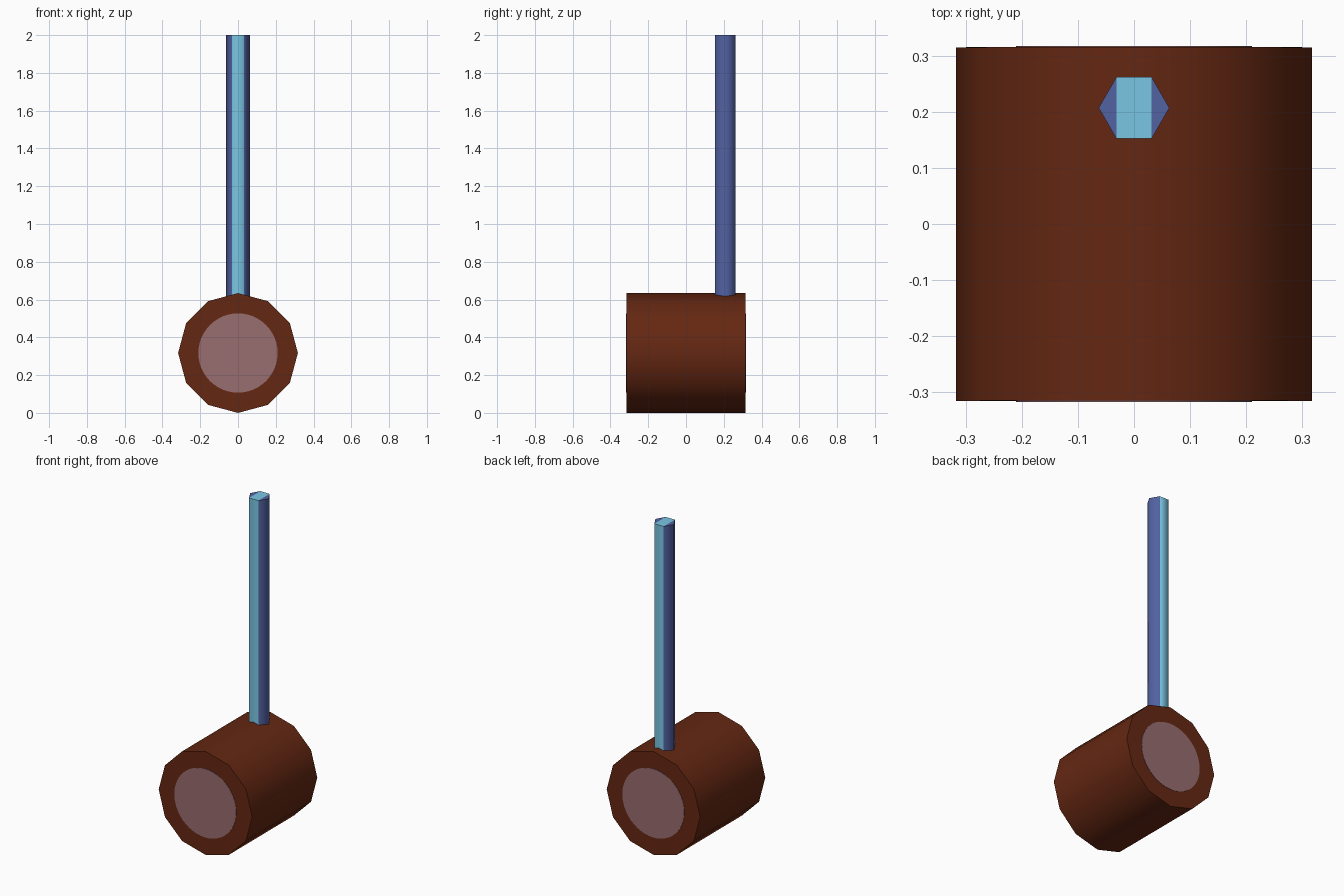
import bpy, bmesh, math
from mathutils import Matrix

if "Cube" in bpy.data.objects:
    bpy.data.objects.remove(bpy.data.objects["Cube"])


def srgb(r, g, b):
    def lin(c):
        c /= 255
        return c / 12.92 if c <= 0.04045 else ((c + 0.055) / 1.055) ** 2.4
    return (lin(r), lin(g), lin(b), 1.0)


def material(name, rgb):
    m = bpy.data.materials.new(name)
    m.diffuse_color = srgb(*rgb)
    m.use_nodes = True
    m.node_tree.nodes["Principled BSDF"].inputs["Base Color"].default_value = m.diffuse_color
    return m


brown = material("dark brown", (100, 39, 18))
pale = material("dusty rose", (152, 109, 110))
light_blue = material("light blue", (122, 198, 228))
navy = material("slate blue", (82, 98, 162))


def finish(bm, name, mats, angle):
    """Turn a bmesh into a smooth-by-angle object."""
    bmesh.ops.recalc_face_normals(bm, faces=bm.faces[:])
    mesh = bpy.data.meshes.new(name)
    bm.to_mesh(mesh)
    bm.free()
    for m in mats:
        mesh.materials.append(m)
    obj = bpy.data.objects.new(name, mesh)
    bpy.context.collection.objects.link(obj)
    bpy.ops.object.select_all(action='DESELECT')
    obj.select_set(True)
    bpy.context.view_layer.objects.active = obj
    bpy.ops.object.shade_smooth_by_angle(angle=math.radians(angle))
    return obj


def prism(sides, radius, bottom, top, turn=0.0):
    """Upright prism whose first corner points at angle turn."""
    bm = bmesh.new()
    rings = []
    for z in (bottom, top):
        rings.append([bm.verts.new((radius * math.cos(turn + math.tau * i / sides),
                                    radius * math.sin(turn + math.tau * i / sides), z))
                      for i in range(sides)])
    bm.faces.new(rings[0][::-1])
    bm.faces.new(rings[1])
    for i in range(sides):
        j = (i + 1) % sides
        bm.faces.new((rings[0][i], rings[0][j], rings[1][j], rings[1][i]))
    return bm


R = 0.317
lay_down = Matrix.Translation((0, 0, R)) @ Matrix.Rotation(math.radians(90), 4, 'X')

# Head: twelve-sided barrel lying along y
bm = prism(12, R, -0.315, 0.315)
bm.transform(lay_down)
finish(bm, "mallet_head", [brown], 40)

# Round painted discs on both striking faces
for side, name in ((1, "front_disc"), (-1, "back_disc")):
    bm = prism(48, 0.21, *sorted((side * 0.313, side * 0.317)))
    bm.transform(lay_down)
    finish(bm, name, [pale], 40)

# Handle: six-sided rod, light strip over front, top and back
bm = prism(6, 0.063, 0.5, 2.0)
bmesh.ops.bisect_plane(bm, geom=bm.verts[:] + bm.edges[:] + bm.faces[:],
                       plane_co=(0.0315, 0, 0), plane_no=(1, 0, 0), dist=1e-4)
bmesh.ops.bisect_plane(bm, geom=bm.verts[:] + bm.edges[:] + bm.faces[:],
                       plane_co=(-0.0315, 0, 0), plane_no=(1, 0, 0), dist=1e-4)
for f in bm.faces:
    f.material_index = 0 if abs(f.calc_center_median().x) < 0.01 else 1
bm.transform(Matrix.Translation((0, 0.207, 0)))
finish(bm, "handle", [light_blue, navy], 65)
